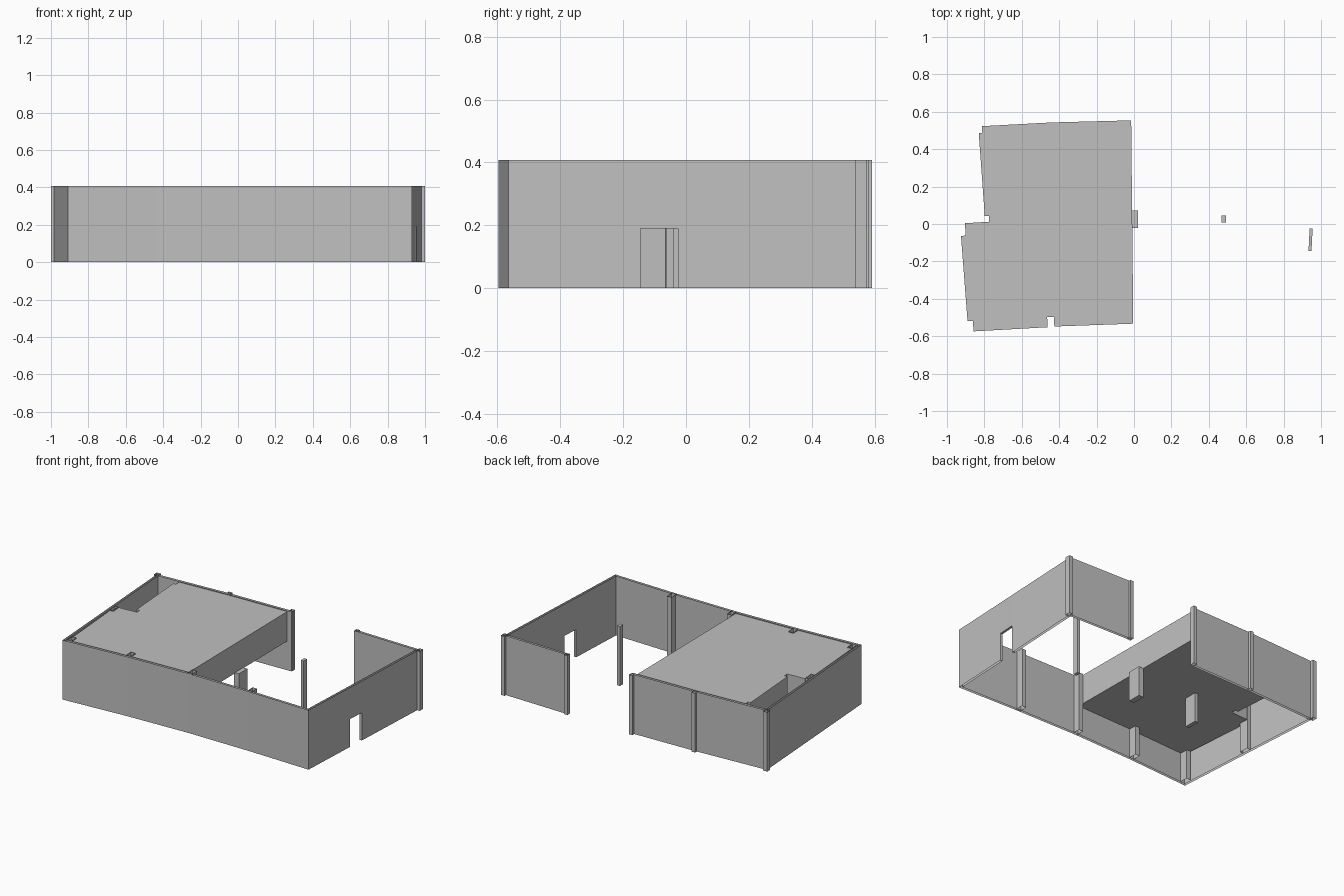
import bpy
import bmesh
from mathutils import Vector, Matrix

cube = bpy.data.objects.get("Cube")
if cube:
    bpy.data.objects.remove(cube, do_unlink=True)

WALL_H = 0.407
THICK = 0.016
DOOR_H = 0.19
SLAB_Z, SLAB_TOP = 0.2, 0.402

gray = bpy.data.materials.new("plain gray")
gray.use_nodes = True
gray.diffuse_color = (0.53, 0.53, 0.53, 1)
gray.node_tree.nodes["Principled BSDF"].inputs["Base Color"].default_value = (0.53, 0.53, 0.53, 1)


def finish(name, bm, fix_normals=True):
    if fix_normals:
        bmesh.ops.recalc_face_normals(bm, faces=bm.faces)
    mesh = bpy.data.meshes.new(name)
    bm.to_mesh(mesh)
    bm.free()
    mesh.materials.append(gray)
    obj = bpy.data.objects.new(name, mesh)
    bpy.context.collection.objects.link(obj)
    return obj


def prism(name, outline, z0, z1, caps=True):
    """Upright prism over a counter-clockwise outline, optionally open at both ends."""
    bm = bmesh.new()
    low = [bm.verts.new((x, y, z0)) for x, y in outline]
    high = [bm.verts.new((x, y, z1)) for x, y in outline]
    for i in range(len(outline)):
        j = (i + 1) % len(outline)
        bm.faces.new((low[i], low[j], high[j], high[i]))
    if caps:
        bm.faces.new(low[::-1])
        bm.faces.new(high)
    return finish(name, bm, caps)


def post(name, x, y, w, d, z1=WALL_H, turn=0.0, caps=False):
    rot = Matrix.Rotation(turn, 2)
    corners = [rot @ Vector((a * w / 2, b * d / 2)) for a, b in ((-1, -1), (1, -1), (1, 1), (-1, 1))]
    return prism(name, [(x + c.x, y + c.y) for c in corners], 0, z1, caps)


def inner_path(path):
    """Offset the outer path to the left by the wall thickness, with mitred corners."""
    result = []
    for i, p in enumerate(path):
        dirs = []
        if i > 0:
            dirs.append((p - path[i - 1]).normalized())
        if i < len(path) - 1:
            dirs.append((path[i + 1] - p).normalized())
        normals = [Vector((-d.y, d.x)) for d in dirs]
        mid = sum(normals, Vector((0, 0))).normalized()
        result.append(p + mid * THICK / mid.dot(normals[0]))
    return result


# Outer wall line, from the middle of the back round to the back right
path = [Vector(p) for p in (
    (0.015, 0.572), (-0.46, 0.56), (-0.985, 0.531), (-0.91, -0.597),
    (-0.445, -0.567), (0, -0.551), (0.47, -0.553), (0.93, -0.565),
    (0.949, -0.145), (0.955, -0.025), (0.982, 0.56), (0.5, 0.571))]
inner = inner_path(path)
DOOR_SEGMENT = 8

# Hollow perimeter wall: two skins, open above and below, with a doorway
bm = bmesh.new()


def quad(a, b, za, zb):
    bm.faces.new([bm.verts.new((*p, z)) for p, z in ((a, za), (b, za), (b, zb), (a, zb))])


for i in range(len(path) - 1):
    base = DOOR_H if i == DOOR_SEGMENT else 0
    quad(path[i], path[i + 1], base, WALL_H)
    quad(inner[i + 1], inner[i], base, WALL_H)
quad(inner[0], path[0], 0, WALL_H)
quad(path[-1], inner[-1], 0, WALL_H)
# Door jambs and head
d = DOOR_SEGMENT
quad(path[d], inner[d], 0, DOOR_H)
quad(inner[d + 1], path[d + 1], 0, DOOR_H)
bm.faces.new([bm.verts.new((*p, DOOR_H)) for p in (inner[d], inner[d + 1], path[d + 1], path[d])])
bmesh.ops.remove_doubles(bm, verts=bm.verts, dist=0.0001)
finish("perimeter_wall", bm, False)

# Pilasters outside the back wall
for i, (x, y, w, dep) in enumerate((
        (0.005, 0.579, 0.026, 0.026), (-0.46, 0.566, 0.026, 0.026),
        (-0.985, 0.534, 0.03, 0.034), (0.505, 0.567, 0.026, 0.03),
        (0.986, 0.556, 0.028, 0.038))):
    post(f"back_pilaster_{i + 1}", x, y, w, dep, turn=0.03)

# Pilasters inside the front and left walls
for i, (x, y) in enumerate(((-0.875, -0.549), (-0.445, -0.525), (0.016, -0.517), (0.47, -0.517))):
    post(f"front_pilaster_{i + 1}", x, y, 0.033, 0.055, turn=0.04)
post("left_pilaster", -0.918, -0.032, 0.025, 0.065, turn=0.06)

# Thick raised block filling the left half, notched round the pilasters
prism("upper_block", [
    (-0.858, -0.574), (-0.463, -0.552), (-0.464, -0.498), (-0.428, -0.496),
    (-0.426, -0.548), (-0.004, -0.533), (-0.015, 0.554), (-0.44, 0.543),
    (-0.813, 0.523), (-0.811, 0.488), (-0.83, 0.486), (-0.798, 0.043),
    (-0.776, 0.044), (-0.774, 0.012), (-0.904, 0.004), (-0.9, -0.062),
    (-0.925, -0.064), (-0.89, -0.52), (-0.861, -0.518)], SLAB_Z, SLAB_TOP)

# Free standing columns
post("middle_column", 0.002, 0.025, 0.037, 0.092, SLAB_Z + 0.005, caps=True)
post("left_room_column", -0.46, 0.005, 0.026, 0.09, SLAB_Z, caps=True)
post("right_room_column", 0.48, 0.027, 0.022, 0.036, caps=True)
